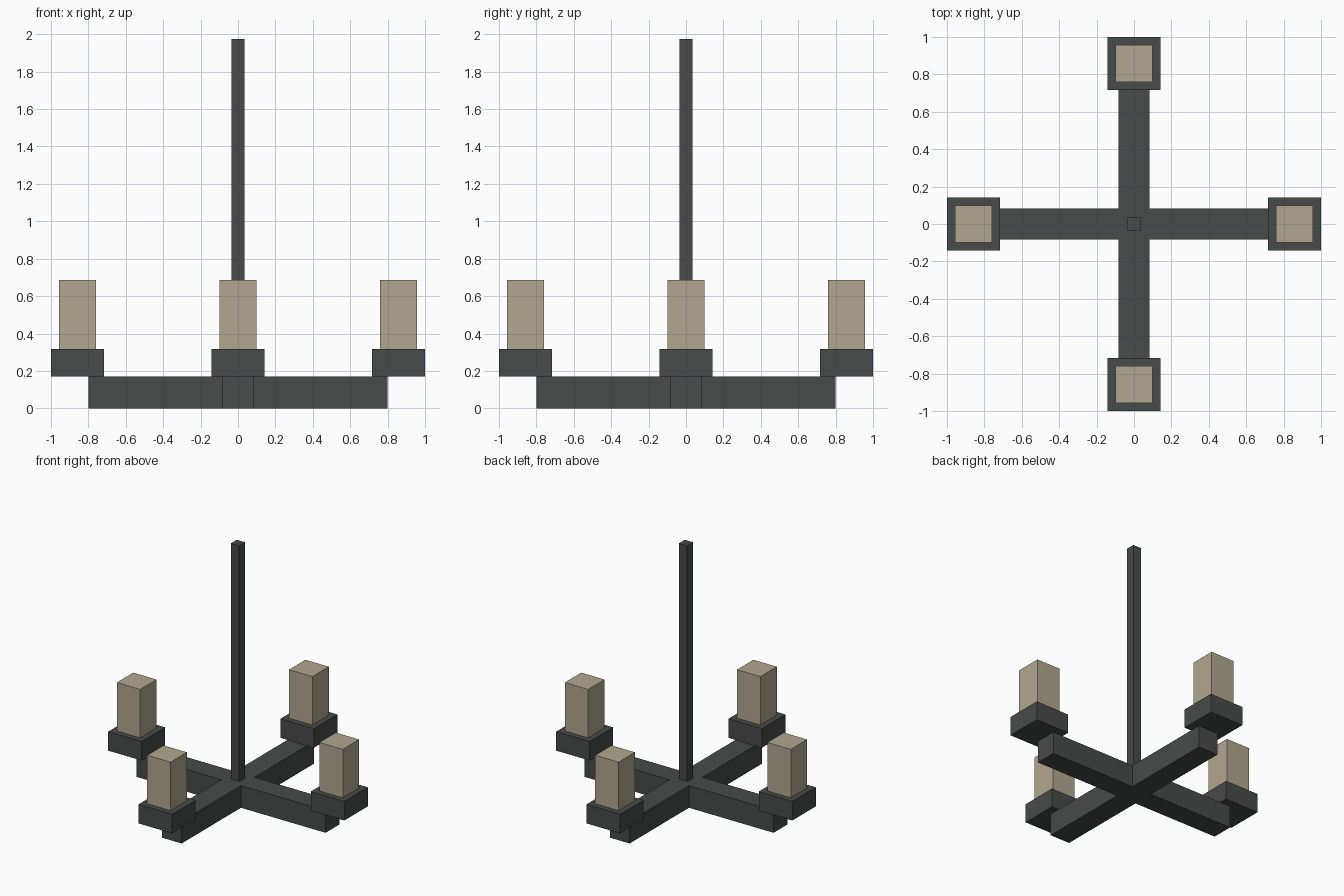
import bpy, bmesh
from math import cos, sin, pi

if "Cube" in bpy.data.objects:
    bpy.data.objects.remove(bpy.data.objects["Cube"])


def material(name, color):
    m = bpy.data.materials.new(name)
    m.diffuse_color = (*color, 1)
    m.use_nodes = True
    m.node_tree.nodes["Principled BSDF"].inputs["Base Color"].default_value = m.diffuse_color
    return m


iron = material("dark_iron", (0.062, 0.070, 0.066))
wax = material("wax", (0.44, 0.39, 0.28))


def prism(name, outline, z0, z1, mat, center=(0, 0)):
    """Extrude a flat outline from z0 to z1."""
    bm = bmesh.new()
    face = bm.faces.new([bm.verts.new((x, y, 0)) for x, y in outline])
    top = bmesh.ops.extrude_face_region(bm, geom=[face])["geom"]
    bmesh.ops.translate(bm, vec=(0, 0, z1 - z0),
                        verts=[v for v in top if isinstance(v, bmesh.types.BMVert)])
    bmesh.ops.recalc_face_normals(bm, faces=bm.faces)
    mesh = bpy.data.meshes.new(name)
    bm.to_mesh(mesh)
    bm.free()
    mesh.materials.append(mat)
    obj = bpy.data.objects.new(name, mesh)
    obj.location = (*center, z0)
    bpy.context.collection.objects.link(obj)
    return obj


def square(h):
    return [(-h, -h), (h, -h), (h, h), (-h, h)]


ARM_H, CUP_H, CANDLE_H, ROD_H = 0.17, 0.316, 0.687, 1.975
W, L = 0.083, 0.80      # arm half width and reach
R = 0.858               # distance of the cups from the centre

# Cross-shaped arms as one solid: three corners per quarter turn
cross = []
for i in range(4):
    c, s = round(cos(i * pi / 2)), round(sin(i * pi / 2))
    cross += [(x * c - y * s, x * s + y * c) for x, y in ((L, -W), (L, W), (W, W))]
prism("cross_arms", cross, 0, ARM_H, iron)

# Hanging rod
prism("hanging_rod", square(0.035), ARM_H, ROD_H, iron)

# Cup and candle at the end of each arm
for side, dx, dy in (("right", 1, 0), ("back", 0, 1), ("left", -1, 0), ("front", 0, -1)):
    spot = (dx * R, dy * R)
    prism(f"{side}_cup", square(0.142), ARM_H, CUP_H, iron, spot)
    prism(f"{side}_candle", square(0.099), CUP_H, CANDLE_H, wax, spot)
